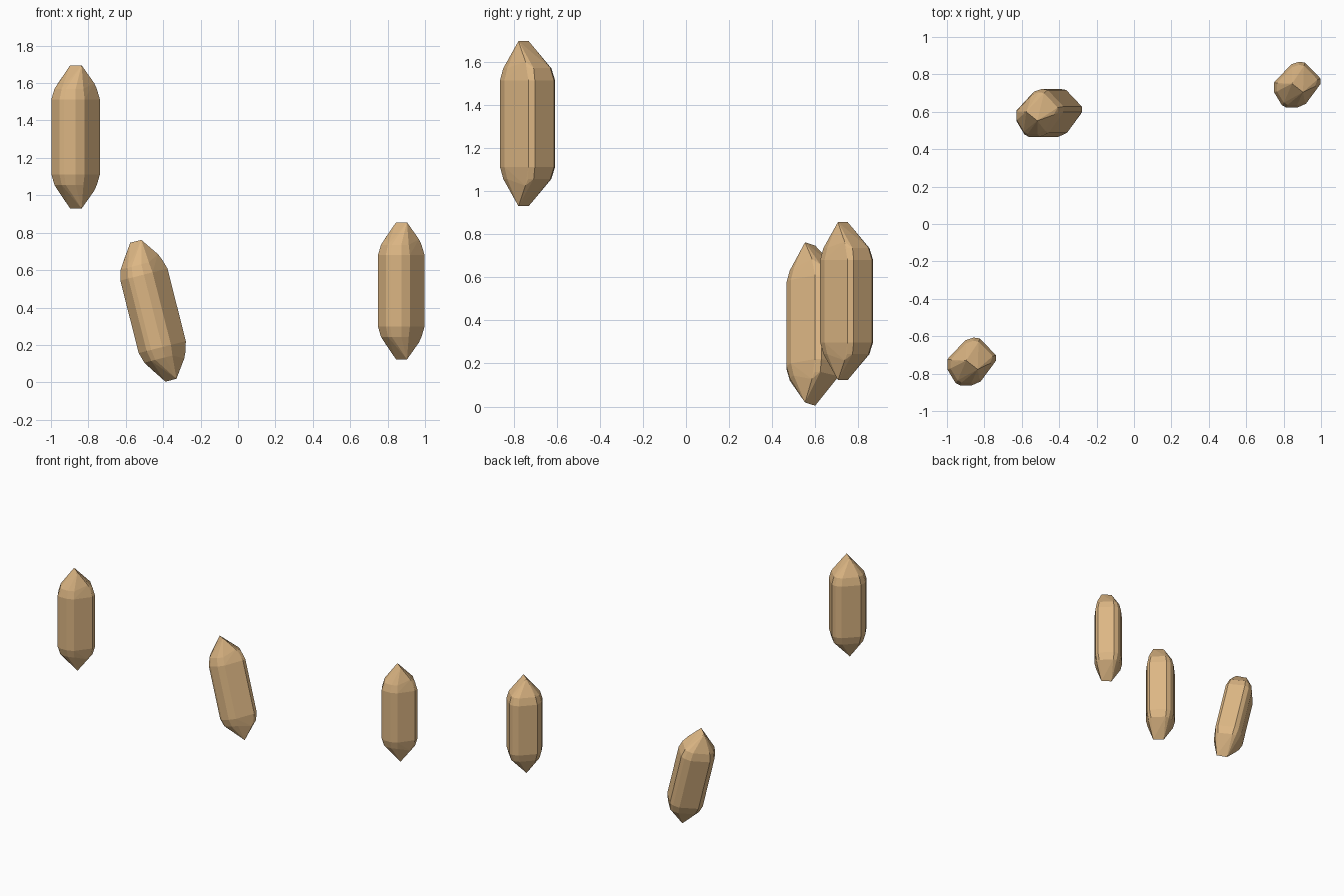
import bpy, bmesh
from math import radians
from mathutils import Matrix

if "Cube" in bpy.data.objects:
    bpy.data.objects.remove(bpy.data.objects["Cube"])

mat = bpy.data.materials.new("amber_stone")
mat.diffuse_color = (0.72, 0.47, 0.23, 1)
mat.use_nodes = True
mat.node_tree.nodes["Principled BSDF"].inputs["Base Color"].default_value = mat.diffuse_color

# cross-section of the prism
OUTLINE = [(-.129, .012), (-.033, .113), (.011, .128), (.044, .123),
           (.131, .034), (.131, .004), (.049, -.107), (.001, -.128),
           (-.060, -.128), (-.085, -.115), (-.129, -.042)]
# side corners of the cap and the short ridge at its tip
CAP = [(-.086, .0, .298), (.10, -.01, .288),
       (-.028, .005, .383), (.033, -.042, .383)]


def crystal(name, centre, scale=1.0, tilt=0.0):
    bm = bmesh.new()
    for s in (-1, 1):
        # shaft ring, then bevelled shoulder ring
        for f, z in ((1, .2), (.87, .257)):
            for x, y in OUTLINE:
                bm.verts.new((x * f, y * f - .008 * (1 - f), s * z))
        for x, y, z in CAP:
            bm.verts.new((x, y, s * z))
    hull = bmesh.ops.convex_hull(bm, input=bm.verts[:])
    loose = [v for v in bm.verts if not v.link_faces]
    bmesh.ops.delete(bm, geom=loose, context='VERTS')
    bmesh.ops.dissolve_limit(bm, angle_limit=radians(2),
                             verts=bm.verts[:], edges=bm.edges[:])
    bmesh.ops.recalc_face_normals(bm, faces=bm.faces[:])
    bm.transform(Matrix.Translation(centre)
                 @ Matrix.Rotation(radians(tilt), 4, 'Y')
                 @ Matrix.Scale(scale, 4))
    me = bpy.data.meshes.new(name)
    bm.to_mesh(me)
    bm.free()
    me.materials.append(mat)
    ob = bpy.data.objects.new(name, me)
    bpy.context.collection.objects.link(ob)


crystal("high_crystal", (-.869, -.735, 1.312))
crystal("leaning_crystal", (-.455, .594, .382), 1.0, -14.2)
crystal("low_crystal", (.872, .745, .489), .957)
